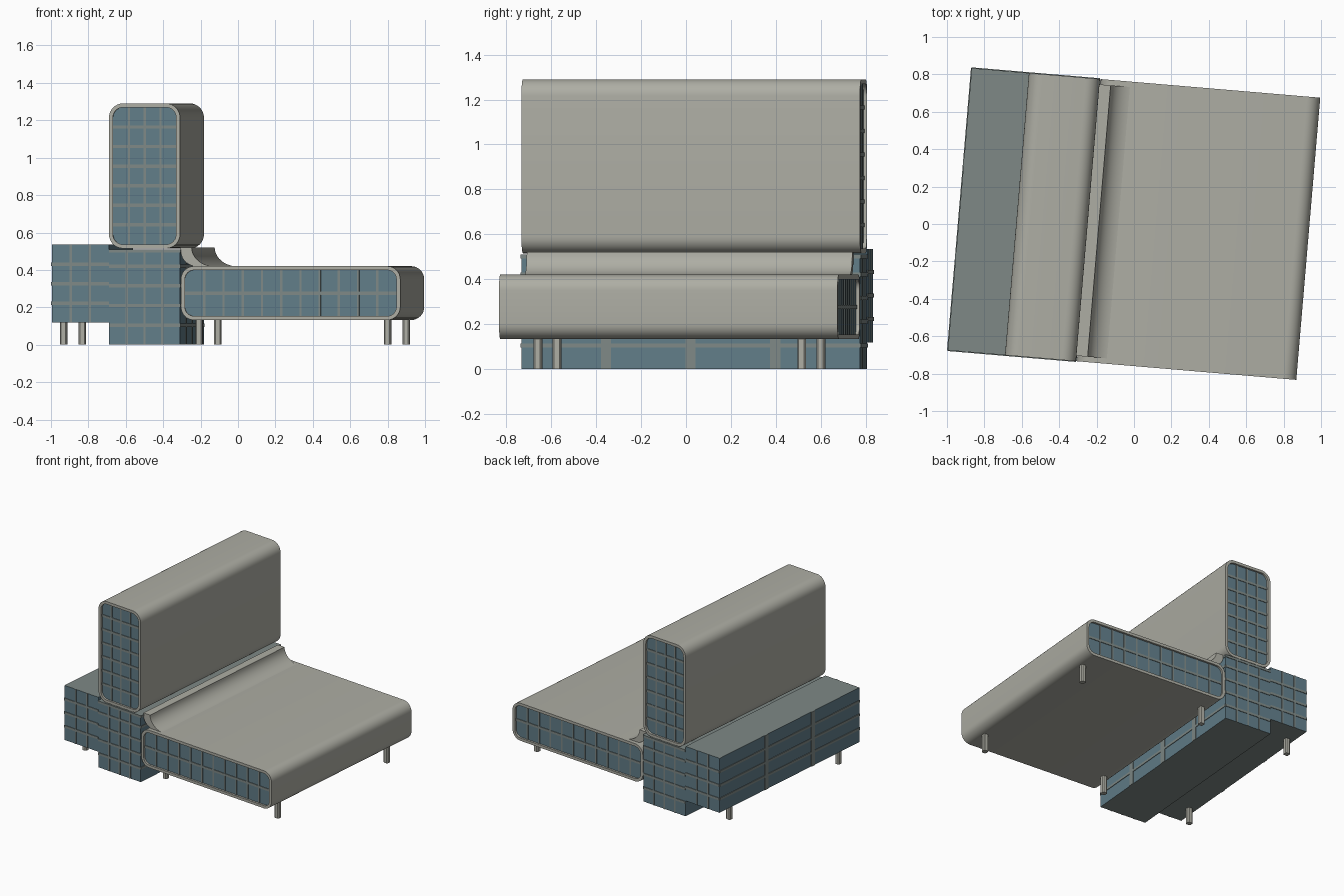
import bpy, bmesh, math

if "Cube" in bpy.data.objects:
    bpy.data.objects.remove(bpy.data.objects["Cube"])

TURN = math.radians(-4.85)   # whole building is turned slightly on its plot
HALF = 0.757                 # half depth of the building


def material(name, rgb):
    m = bpy.data.materials.new(name)
    m.use_nodes = True
    m.diffuse_color = (*rgb, 1)
    m.node_tree.nodes["Principled BSDF"].inputs["Base Color"].default_value = (*rgb, 1)
    return m


concrete = material("concrete", (0.42, 0.42, 0.37))
glass = material("blue glass", (0.12, 0.205, 0.25))
trim = material("grey trim", (0.21, 0.25, 0.24))


def finish(name, bm, mats, smooth=False):
    bmesh.ops.recalc_face_normals(bm, faces=bm.faces)
    mesh = bpy.data.meshes.new(name)
    bm.to_mesh(mesh)
    bm.free()
    for m in mats:
        mesh.materials.append(m)
    ob = bpy.data.objects.new(name, mesh)
    bpy.context.collection.objects.link(ob)
    ob.rotation_euler.z = TURN
    if smooth:
        bpy.ops.object.select_all(action="DESELECT")
        ob.select_set(True)
        bpy.context.view_layer.objects.active = ob
        bpy.ops.object.shade_smooth_by_angle(angle=math.radians(35))
    return ob


def add_box(bm, lo, hi):
    verts = bmesh.ops.create_cube(bm, size=1)["verts"]
    for v in verts:
        for i in range(3):
            v.co[i] = (lo[i] + hi[i]) / 2 + v.co[i] * (hi[i] - lo[i])
    return verts


def prism(bm, outline, y0, y1):
    """Extrude an x-z outline along y; return the two end faces."""
    a = [bm.verts.new((x, y0, z)) for x, z in outline]
    b = [bm.verts.new((x, y1, z)) for x, z in outline]
    n = len(a)
    for i in range(n):
        j = (i + 1) % n
        bm.faces.new((a[i], a[j], b[j], b[i]))
    return [bm.faces.new(a[::-1]), bm.faces.new(b)]


def rounded(x0, x1, z0, z1, r, steps=8):
    pts = []
    centres = [(x1 - r, z1 - r), (x0 + r, z1 - r), (x0 + r, z0 + r), (x1 - r, z0 + r)]
    for k, (cx, cz) in enumerate(centres):
        for i in range(steps + 1):
            t = math.pi / 2 * (k + i / steps)
            pts.append((cx + r * math.cos(t), cz + r * math.sin(t)))
    return pts


def grid(name, axis, sides, a0, a1, z0, z1, uprights, levels, wide=0.012):
    """Glazing bars on planes across the given axis, proud by a few millimetres."""
    bm = bmesh.new()
    t = 0.004

    def bar(p, lo_a, hi_a, lo_z, hi_z):
        lo, hi = [0, 0, lo_z], [0, 0, hi_z]
        lo[axis], hi[axis] = p - t, p + t
        lo[1 - axis], hi[1 - axis] = lo_a, hi_a
        add_box(bm, lo, hi)

    for p in sides:
        for a in uprights:
            bar(p, a - wide / 2, a + wide / 2, z0, z1)
        for z in levels:
            bar(p, a0, a1, z - 0.009, z + 0.009)
    finish(name, bm, [trim])


def divide(a, b, n):
    return [a + (b - a) * i / n for i in range(1, n)]


# Rounded concrete volumes with a rim and recessed glazed ends
def tube(name, x0, x1, z0, z1, r, bays, floors):
    rim, recess = 0.021, 0.015
    bm = bmesh.new()
    ends = prism(bm, rounded(x0, x1, z0, z1, r), -HALF, HALF)
    bmesh.ops.recalc_face_normals(bm, faces=bm.faces)
    for end in ends:
        inward = -math.copysign(recess, end.calc_center_median().y)
        bmesh.ops.inset_region(bm, faces=[end], thickness=rim, use_even_offset=True)
        pane = bmesh.ops.extrude_discrete_faces(bm, faces=[end])["faces"][0]
        for v in pane.verts:
            v.co.y += inward
        pane.material_index = 1
    finish(name, bm, [concrete, glass], smooth=True)
    a0, a1, b0, b1 = x0 + rim, x1 - rim, z0 + rim, z1 - rim
    plane = HALF - recess
    grid(name + "_glazing_bars", 1, (-plane, plane), a0, a1, b0, b1,
         divide(a0, a1, bays), divide(b0, b1, floors))


tube("tower", -0.628, -0.247, 0.515, 1.29, 0.075, 4, 7)
tube("low_slab", -0.242, 0.935, 0.132, 0.42, 0.07, 11, 2)


# Glazed blocks: glass on the walls, grey on roof and underside
def block(name, x0, x1, z0, z1):
    bm = bmesh.new()
    add_box(bm, (x0, -HALF, z0), (x1, HALF, z1))
    bm.normal_update()
    for f in bm.faces:
        f.material_index = 1 if abs(f.normal.z) < 0.5 else 0
    finish(name, bm, [trim, glass])


block("central_base", -0.628, -0.247, 0, 0.51)
base_levels = [0.105, 0.21, 0.315, 0.42, 0.501]
grid("base_end_bars", 1, (-HALF, HALF), -0.628, -0.247, 0, 0.51,
     divide(-0.628, -0.247, 4), base_levels)
grid("base_side_bars", 0, (-0.247,), -HALF, HALF, 0, 0.51,
     divide(-HALF, HALF, 4), base_levels, wide=0.045)

block("side_wing", -0.935, -0.628, 0.118, 0.535)
wing_levels = divide(0.118, 0.535, 4)
grid("wing_end_bars", 1, (-HALF, HALF), -0.935, -0.628, 0.118, 0.535,
     divide(-0.935, -0.628, 3), wing_levels)
grid("wing_side_bars", 0, (-0.935,), -HALF, HALF, 0.118, 0.535,
     divide(-HALF, HALF, 3), wing_levels, wide=0.04)


# Curved canopy sweeping from the base down onto the slab roof
def sweep(x0, x1, z0, z1, steps=10):
    turns = [math.pi / 2 * i / steps for i in range(steps + 1)]
    return [(x1 - (x1 - x0) * math.cos(t), z1 - (z1 - z0) * math.sin(t)) for t in turns]


bm = bmesh.new()
upper = sweep(-0.187, -0.06, 0.418, 0.52)
lower = sweep(-0.245, -0.155, 0.418, 0.5)
prism(bm, [(-0.247, 0.52)] + upper + lower[::-1], -0.728, 0.728)
finish("curved_canopy", bm, [concrete], smooth=True)

# Square legs with chamfered corners
for label, x, top in (("wing", -0.885, 0.12), ("inner_slab", -0.158, 0.14),
                      ("outer_slab", 0.853, 0.14)):
    for end, y in (("front", -0.59), ("back", 0.59)):
        bm = bmesh.new()
        prism_pts = add_box(bm, (x - 0.019, y - 0.019, 0), (x + 0.019, y + 0.019, top))
        upright = [e for e in bm.edges
                   if abs(e.verts[0].co.z - e.verts[1].co.z) > top / 2]
        bmesh.ops.bevel(bm, geom=upright, offset=0.007, segments=1, affect="EDGES")
        finish(f"{label}_{end}_leg", bm, [concrete])
